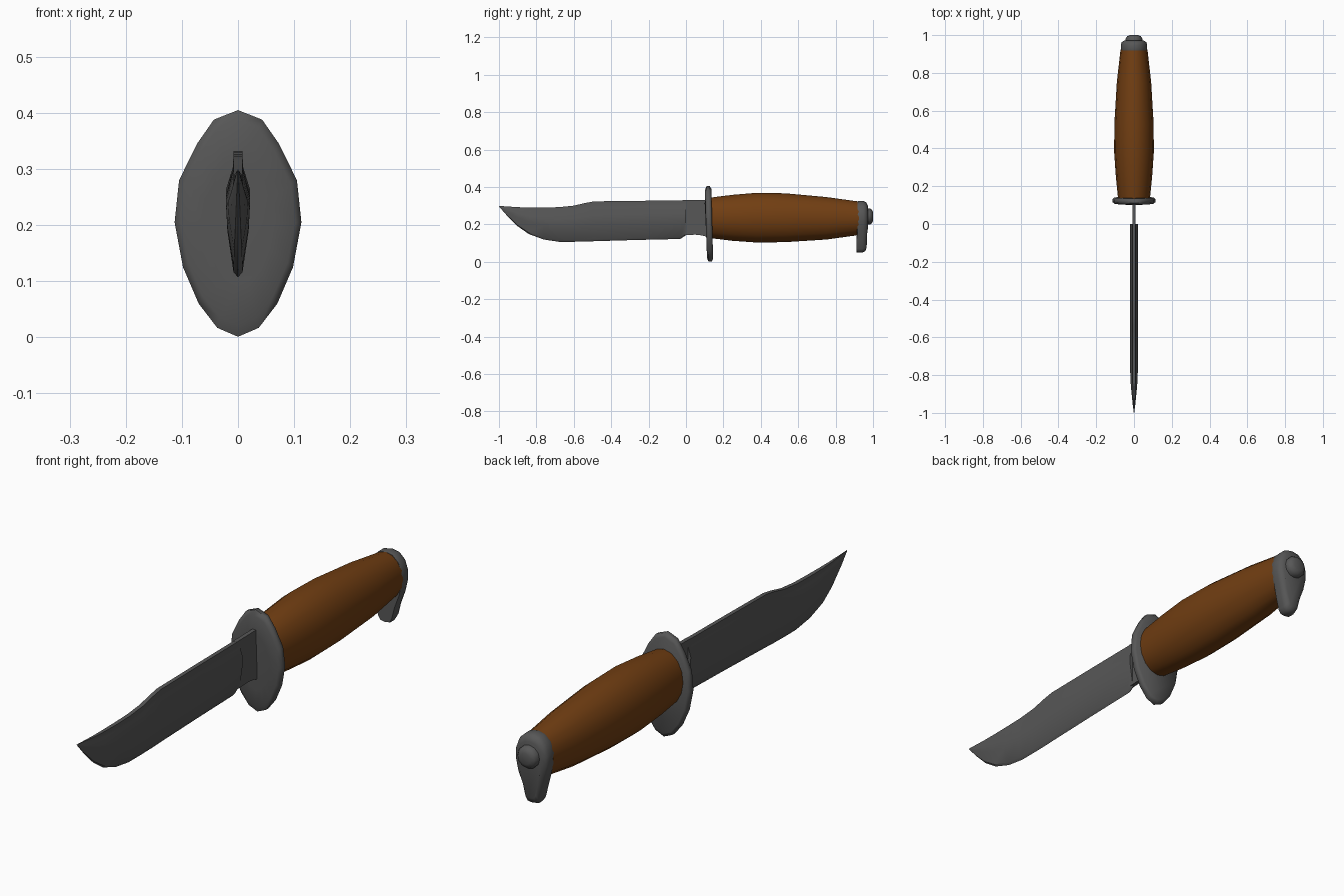
import bpy, bmesh, math

if "Cube" in bpy.data.objects:
    bpy.data.objects.remove(bpy.data.objects["Cube"])


def material(name, rgb):
    m = bpy.data.materials.new(name)
    m.diffuse_color = (*rgb, 1)
    m.use_nodes = True
    m.node_tree.nodes["Principled BSDF"].inputs["Base Color"].default_value = m.diffuse_color
    return m


STEEL = material("dark steel", (0.095, 0.095, 0.095))
LEATHER = material("brown leather", (0.165, 0.048, 0.006))


def loft(name, rings, mat, angle=40):
    """Skin closed rings of equal length and cap both ends."""
    bm = bmesh.new()
    vs = [[bm.verts.new(p) for p in r] for r in rings]
    n = len(vs[0])
    for a, b in zip(vs, vs[1:]):
        for i in range(n):
            j = (i + 1) % n
            bm.faces.new((a[i], a[j], b[j], b[i]))
    bm.faces.new(vs[0])
    bm.faces.new(vs[-1])
    bmesh.ops.remove_doubles(bm, verts=bm.verts, dist=0.0002)
    bmesh.ops.recalc_face_normals(bm, faces=bm.faces)
    me = bpy.data.meshes.new(name)
    bm.to_mesh(me)
    bm.free()
    me.materials.append(mat)
    ob = bpy.data.objects.new(name, me)
    bpy.context.collection.objects.link(ob)
    bpy.ops.object.select_all(action='DESELECT')
    ob.select_set(True)
    bpy.context.view_layer.objects.active = ob
    bpy.ops.object.shade_smooth_by_angle(angle=math.radians(angle))
    return ob


def ellipse(y, rx, zt, zb, n=16):
    zc, rz = (zt + zb) / 2, (zt - zb) / 2
    return [(rx * math.sin(2 * math.pi * i / n), y,
             zc + rz * math.cos(2 * math.pi * i / n)) for i in range(n)]


def mirrored(half):
    """Close a half outline running from top to bottom on +x."""
    return half + [(-x, z) for x, z in reversed(half) if x > 0]


# blade: y, top, bottom, thickness factor
stations = [(0.0, .328, .142, 1), (-.03, .328, .122, 1), (-.25, .326, .117, 1),
            (-.49, .323, .110, 1), (-.54, .314, .108, 1), (-.60, .300, .107, 1),
            (-.68, .292, .107, 1), (-.76, .290, .119, 1), (-.84, .290, .148, .85),
            (-.90, .292, .190, .6), (-.96, .296, .250, .3), (-1.0, .299, .296, .05)]
rings = []
for y, zt, zb, t in stations:
    h = zt - zb
    half = [(.008 * t, zt), (.009 * t, zt - .13 * h), (.021 * t, zt - .34 * h),
            (.019 * t, zt - .55 * h), (.008 * t, zb + .05 * h), (0, zb)]
    rings.append([(x, y, z) for x, z in mirrored(half)])
loft("blade", rings, STEEL, 35)

# thin neck between blade and guard
profile = [(-.02, .329), (.115, .331), (.115, .133), (.085, .141),
           (.05, .145), (-.02, .142)]
loft("blade_neck", [[(x, y, z) for y, z in profile] for x in (-.008, .008)], STEEL)

# oval guard, leaning slightly, with rounded rim
outline = mirrored([(0, .405), (.043, .388), (.073, .345), (.105, .28), (.113, .205),
                    (.098, .125), (.070, .06), (.037, .017), (0, .001)])
rings = []
for y, s in [(0, .55), (.002, .9), (.010, 1), (.027, 1), (.035, .93)]:
    rings.append([(x * s, .100 + y + .025 * (.405 - z),
                   .203 + (z - .203) * s) for x, z in outline])
loft("guard", rings, STEEL, 60)

# leather grip
grip = [(.125, .083, .342, .128), (.16, .087, .347, .123), (.25, .096, .358, .112),
        (.38, .105, .369, .103), (.53, .104, .366, .105), (.75, .091, .346, .119),
        (.925, .071, .322, .143)]
loft("grip", [ellipse(*g) for g in grip], LEATHER)

# pommel cap with downward spur
outline = mirrored([(0, .325), (.030, .319), (.056, .295), (.070, .255), (.070, .215),
                    (.058, .165), (.042, .115), (.030, .068), (.020, .052), (0, .049)])
rings = []
for y, s in [(.918, .98), (.925, 1), (.948, 1), (.963, .93), (.972, .72)]:
    rings.append([(x * s, y - (.006 if z < .12 else 0),
                   .235 + (z - .235) * (s if z > .2 else (s + 1) / 2))
                  for x, z in outline])
loft("pommel", rings, STEEL, 60)

# end button
loft("pommel_button", [ellipse(y, r, .242 + r, .242 - r, 12) for y, r in
                       [(.96, .044), (.982, .044), (.994, .036), (1.0, .022)]], STEEL, 50)
